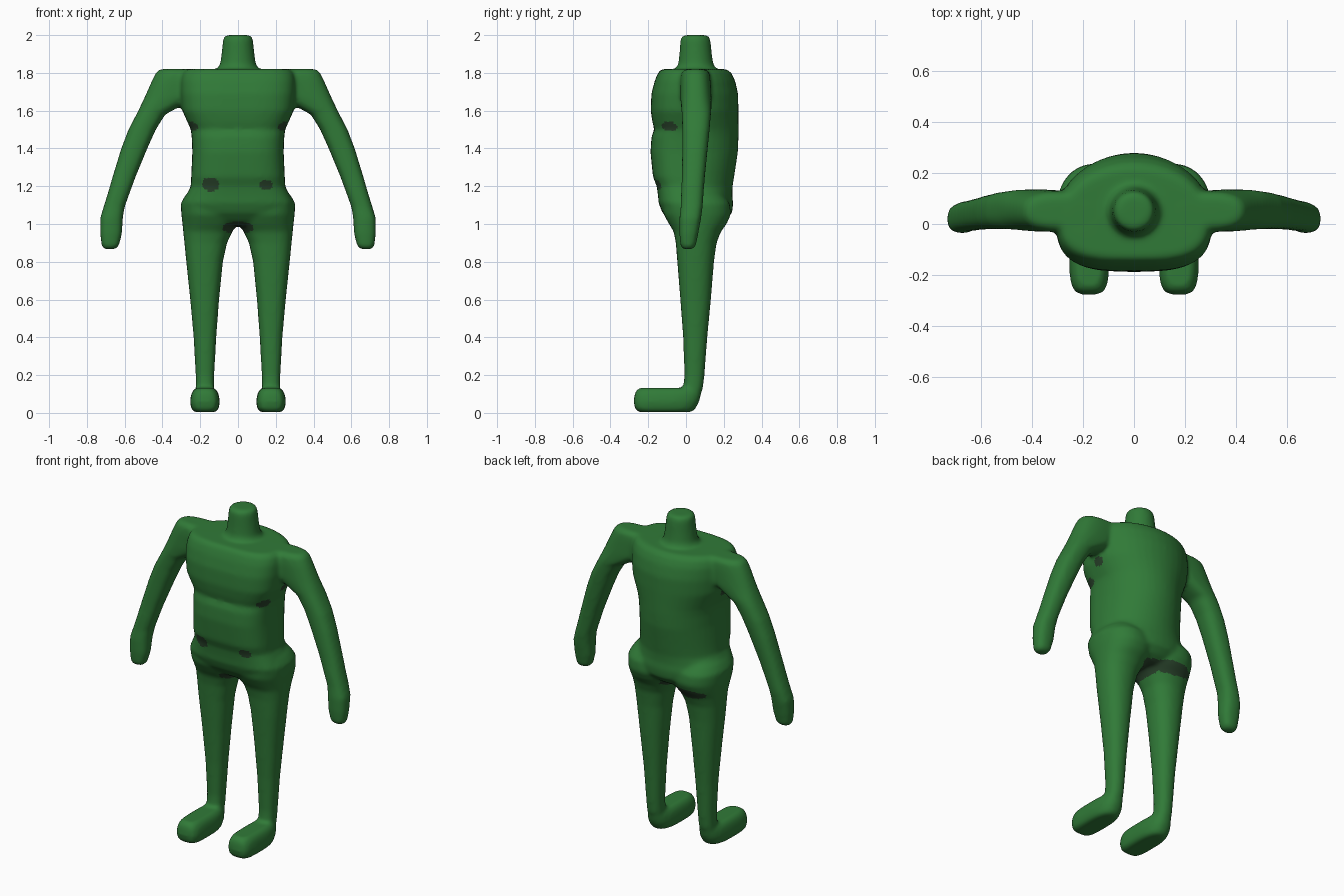
import bpy, bmesh, math
from mathutils import Vector


def power(v, e):
    return math.copysign(abs(v) ** e, v)


def loft(bm, sections, front=2.5, back=2.5, mid=0.5, mirror=False, n=40):
    """Stack of rounded sections (z, x0, x1, y0, y1), capped at both ends."""
    for side in ((1, -1) if mirror else (1,)):
        rings = []
        for z, x0, x1, y0, y1 in sections:
            cx, rx = (x0 + x1) / 2, (x1 - x0) / 2
            cy = y0 + (y1 - y0) * mid
            ring = []
            for i in range(n):
                a = 2 * math.pi * i / n
                c, s = math.cos(a), math.sin(a)
                e = 2 / (back if s > 0 else front)
                ry = (y1 - cy) if s > 0 else (cy - y0)
                ring.append(bm.verts.new((side * (cx + rx * power(c, e)),
                                          cy + ry * power(s, e), z)))
            rings.append(ring)
        for a, b in zip(rings, rings[1:]):
            for i in range(n):
                j = (i + 1) % n
                bm.faces.new((a[i], a[j], b[j], b[i]))
        bm.faces.new(rings[0][::-1])
        bm.faces.new(rings[-1])


def make_material(name, color):
    m = bpy.data.materials.new(name)
    m.diffuse_color = (*color, 1)
    return m


bm = bmesh.new()

# Torso: half width, front and back at each height
torso = [(0.99, 0.12, -0.05, 0.16), (1.02, 0.21, -0.09, 0.21), (1.06, 0.275, -0.125, 0.245),
         (1.11, 0.295, -0.145, 0.25), (1.15, 0.275, -0.148, 0.245), (1.20, 0.25, -0.155, 0.247),
         (1.25, 0.248, -0.175, 0.255), (1.38, 0.242, -0.188, 0.275), (1.46, 0.245, -0.183, 0.278),
         (1.50, 0.25, -0.168, 0.278), (1.54, 0.268, -0.178, 0.278), (1.60, 0.295, -0.187, 0.278),
         (1.69, 0.305, -0.183, 0.276), (1.76, 0.305, -0.165, 0.26), (1.80, 0.295, -0.148, 0.24),
         (1.82, 0.275, -0.13, 0.215)]
loft(bm, [(z, -w, w, a, b) for z, w, a, b in torso], 3.2, 2.0, 0.45)

# Neck
loft(bm, [(1.76, -.12, .12, -.07, .17), (1.82, -.108, .108, -.055, .158),
          (1.85, -.094, .094, -.04, .144), (1.90, -.087, .087, -.035, .137),
          (1.97, -.080, .080, -.03, .13), (1.988, -.077, .077, -.026, .125),
          (2.0, -.062, .062, -.01, .112)], 2, 2)

# Arms with mitten hands
loft(bm, [(0.866, .65, .71, -.015, .035), (0.885, .63, .722, -.03, .052),
          (0.95, .614, .73, -.035, .065), (1.03, .61, .73, -.035, .08),
          (1.09, .60, .712, -.028, .088), (1.16, .575, .69, -.026, .093),
          (1.25, .542, .664, -.022, .10), (1.40, .48, .618, -.02, .115),
          (1.50, .435, .58, -.02, .125), (1.58, .385, .538, -.022, .132),
          (1.61, .33, .523, -.025, .135), (1.67, .22, .495, -.03, .135),
          (1.76, .16, .455, -.03, .13), (1.80, .15, .435, -.025, .125),
          (1.82, .15, .415, -.005, .105)], mirror=True)

# Legs
loft(bm, [(0.05, .125, .225, -.02, .06), (0.13, .127, .223, -.015, .09),
          (0.20, .126, .224, -.008, .098), (0.40, .115, .235, -.015, .113),
          (0.60, .10, .253, -.03, .132), (0.80, .08, .274, -.046, .148),
          (0.90, .058, .284, -.054, .162), (0.96, .03, .29, -.065, .185),
          (1.00, .004, .294, -.09, .215), (1.05, -.01, .30, -.118, .238),
          (1.11, .0, .303, -.125, .232), (1.15, .03, .28, -.115, .20),
          (1.18, .06, .25, -.10, .17)], 2.5, 2.2, mirror=True)

# Feet
loft(bm, [(0.004, .118, .232, -.25, .03), (0.022, .102, .248, -.27, .05),
          (0.06, .096, .254, -.277, .07), (0.10, .102, .248, -.272, .08),
          (0.123, .115, .235, -.26, .085), (0.132, .125, .225, -.245, .085)],
     4, 2.5, mirror=True)

# Fuse all parts into one soft skin
mesh = bpy.data.meshes.new("body")
bmesh.ops.recalc_face_normals(bm, faces=bm.faces[:])
bm.to_mesh(mesh)
bm.free()
body = bpy.data.objects.new("body", mesh)
bpy.context.collection.objects.link(body)
bpy.context.view_layer.objects.active = body
body.select_set(True)
fuse = body.modifiers.new("fuse", 'REMESH')
fuse.mode, fuse.voxel_size = 'VOXEL', 0.012
soften = body.modifiers.new("soften", 'SMOOTH')
soften.factor, soften.iterations = 0.5, 6
for m in ("fuse", "soften"):
    bpy.ops.object.modifier_apply(modifier=m)

# Green skin with dark patches in the creases
mesh = body.data
mesh.materials.clear()
mesh.materials.append(make_material("green", (0.030, 0.195, 0.039)))
mesh.materials.append(make_material("dark_green", (0.022, 0.055, 0.024)))
patches = [((-.145, -.15, 1.21), (.05, .06, .038)),   # waist
           ((.15, -.15, 1.205), (.036, .06, .028)),
           ((.265, -.10, 1.515), (.06, .055, .028)),  # below chest
           ((-.265, -.10, 1.515), (.06, .055, .028)),
           ((.30, .04, 1.58), (.03, .04, .03)),       # armpits
           ((-.30, .04, 1.58), (.03, .04, .03)),
           ((0, .04, .985), (.11, .16, .038)),        # crotch
           ((-.13, .19, .985), (.13, .08, .034))]     # under seat
for p in mesh.polygons:
    for o, r in patches:
        if sum(((p.center[i] - o[i]) / r[i]) ** 2 for i in range(3)) < 1:
            p.material_index = 1
bpy.ops.object.shade_smooth_by_angle(angle=math.radians(40))
